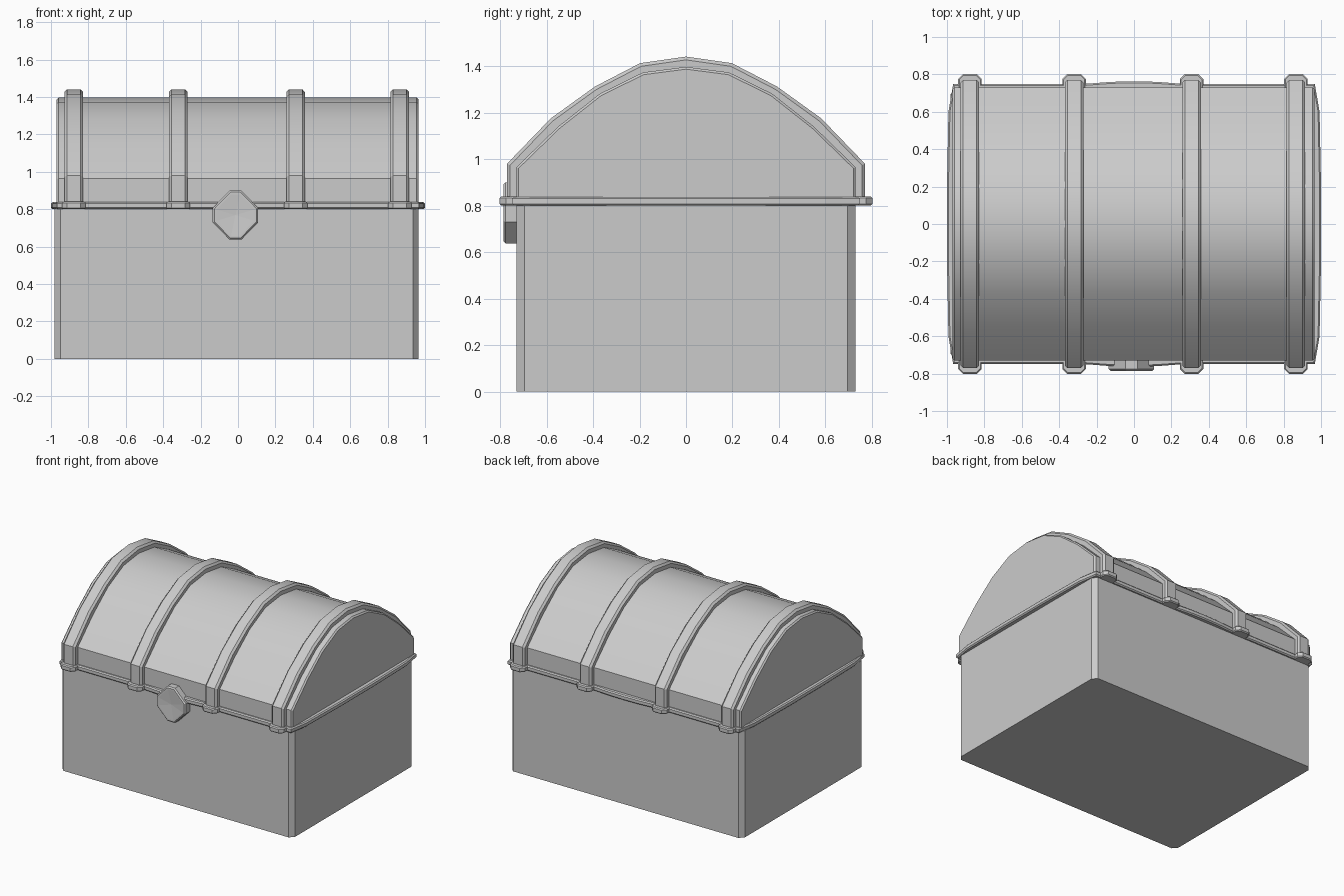
import bpy, bmesh
from mathutils import Vector

if "Cube" in bpy.data.objects:
    bpy.data.objects.remove(bpy.data.objects["Cube"])

# axis -> maps (u, v, depth) into world space
MAPS = {
    'x': lambda u, v, d: (d, u, v),
    'y': lambda u, v, d: (u, d, v),
    'z': lambda u, v, d: (u, v, d),
}


def prism(name, pts, axis, d0, d1, bevel=0.0, smooth=False, dish=0.0):
    """Extrude a closed outline from d0 to d1, with optional chamfered cap edges."""
    bm = bmesh.new()
    f = MAPS[axis]
    a = [bm.verts.new(f(u, v, d0)) for u, v in pts]
    b = [bm.verts.new(f(u, v, d1)) for u, v in pts]
    n = len(pts)
    caps = [bm.faces.new(a), bm.faces.new(b[::-1])]
    for i in range(n):
        j = (i + 1) % n
        bm.faces.new((a[i], b[i], b[j], a[j]))
    bmesh.ops.recalc_face_normals(bm, faces=bm.faces[:])
    if bevel:
        edges = list({e for c in caps for e in c.edges})
        bmesh.ops.bevel(bm, geom=edges, offset=bevel, segments=1,
                        affect='EDGES', clamp_overlap=True)
    if dish:
        bm.faces.ensure_lookup_table()
        face = min(bm.faces, key=lambda q: q.calc_center_median().y)
        bmesh.ops.inset_region(bm, faces=[face], thickness=0.012)
        res = bmesh.ops.poke(bm, faces=[face])
        for v in res['verts']:
            v.co += Vector((0, dish, 0))
    me = bpy.data.meshes.new(name)
    bm.to_mesh(me)
    bm.free()
    ob = bpy.data.objects.new(name, me)
    bpy.context.collection.objects.link(ob)
    if smooth:
        bpy.ops.object.select_all(action='DESELECT')
        ob.select_set(True)
        bpy.context.view_layer.objects.active = ob
        bpy.ops.object.shade_smooth_by_angle(angle=0.5)
    return ob


def mirrored(half):
    """Close a right-hand profile by reflecting it across u = 0."""
    return half + [(-u, v) for u, v in reversed(half) if u > 1e-6]


def cut_rect(x0, x1, y0, y1, cx, cy):
    """Rectangle with cut corners."""
    return [(x0 + cx, y0), (x1 - cx, y0), (x1, y0 + cy), (x1, y1 - cy),
            (x1 - cx, y1), (x0 + cx, y1), (x0, y1 - cy), (x0, y0 + cy)]


# box body with chamfered upright corners
prism("chest_body", cut_rect(-0.98, 0.965, -0.73, 0.73, 0.03, 0.035), 'z', 0, 0.805)

# domed lid
lid = mirrored([(0.73, 0.80), (0.73, 0.965), (0.55, 1.14), (0.37, 1.282),
                (0.185, 1.373), (0, 1.397)])
prism("lid", lid, 'x', -0.97, 0.965, bevel=0.01, smooth=True)

# lid rim, bowed slightly outwards at the ends and the middle of the long sides
quarter = [(1.0, 0.2), (0.992, 0.6), (0.967, 0.748), (0.28, 0.748), (0.12, 0.76), (0, 0.763)]
top = mirrored(quarter)
rim = top + [(x, -y) for x, y in reversed(top)]
prism("lid_rim", rim, 'z', 0.80, 0.838, bevel=0.008)

# raised bands over the lid, each with a foot at front and back
band = mirrored([(0.77, 0.80), (0.77, 0.98), (0.582, 1.175), (0.392, 1.312),
                 (0.197, 1.413), (0, 1.441)])
for i, x in enumerate((-0.878, -0.32, 0.308, 0.865)):
    prism(f"lid_band_{i + 1}", band, 'x', x - 0.05, x + 0.05, bevel=0.014, smooth=True)
    for side, s in (("front", -1), ("back", 1)):
        y0, y1 = sorted((s * 0.70, s * 0.802))
        prism(f"band_foot_{side}_{i + 1}",
              cut_rect(x - 0.063, x + 0.063, y0, y1, 0.027, 0.027),
              'z', 0.80, 0.84, bevel=0.007)

# lock plate: diamond with cut points and a shallow dished face
lock = cut_rect(-0.135, 0.108, 0.637, 0.90, 0.09, 0.093)
prism("lock_plate", lock, 'y', -0.785, -0.70, bevel=0.009, dish=0.008)
